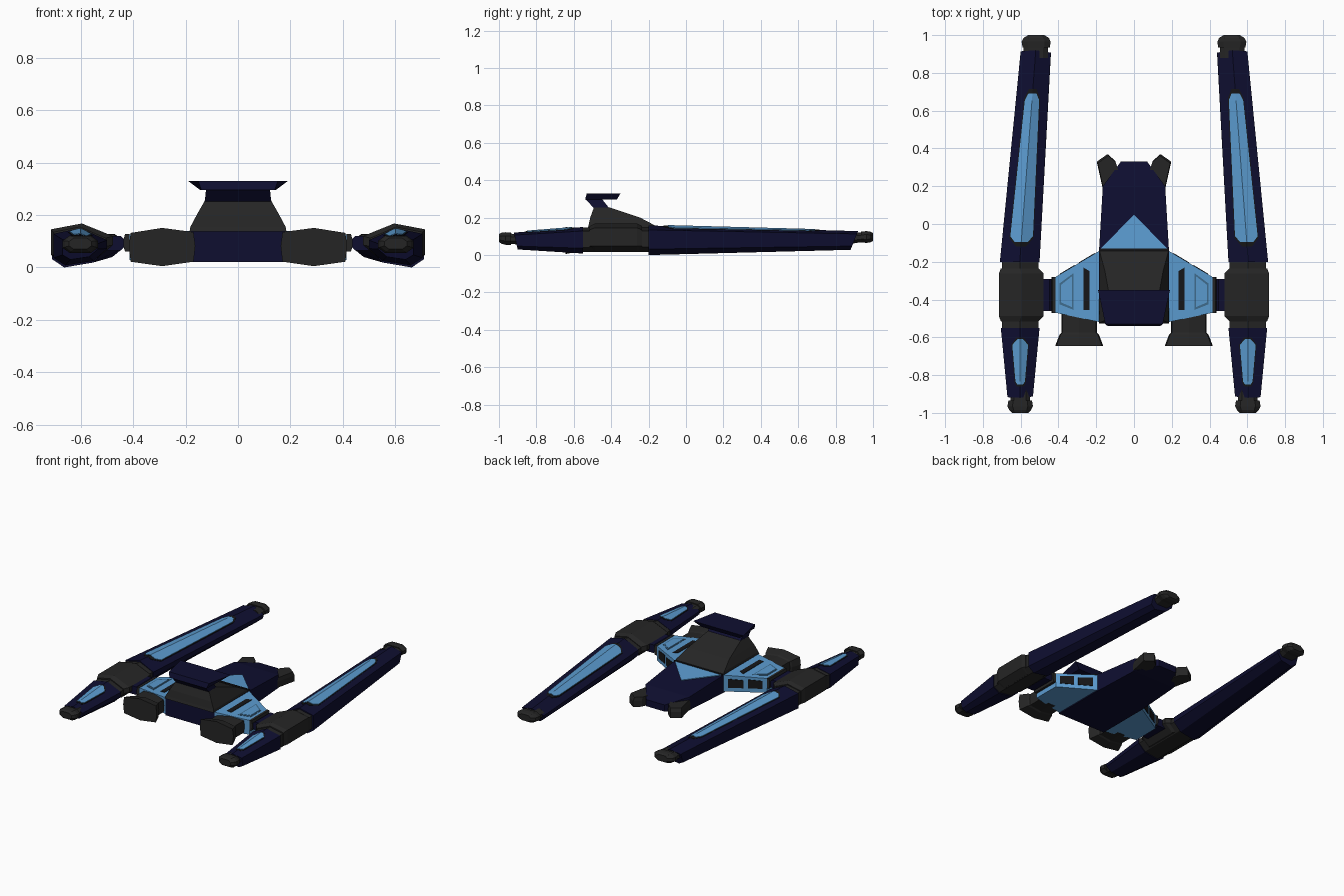
import bpy, bmesh

if "Cube" in bpy.data.objects:
    bpy.data.objects.remove(bpy.data.objects["Cube"])


def mat(name, r, g, b):
    m = bpy.data.materials.new(name)
    m.diffuse_color = (r, g, b, 1)
    m.use_nodes = True
    m.node_tree.nodes["Principled BSDF"].inputs["Base Color"].default_value = m.diffuse_color
    return m


NAVY = mat("navy", 0.0045, 0.0045, 0.03)
GRAY = mat("charcoal", 0.0185, 0.0185, 0.0185)
BLUE = mat("sky_blue", 0.105, 0.33, 0.63)
BLACK = mat("near_black", 0.008, 0.008, 0.009)
LINE = mat("slate_blue", 0.05, 0.15, 0.27)


def loft(name, sections, material, mirror=False):
    """Skin a list of equal-length closed 3D sections and cap both ends."""
    bm = bmesh.new()
    rings = [[bm.verts.new(p) for p in s] for s in sections]
    n = len(rings[0])
    for a, b in zip(rings, rings[1:]):
        for i in range(n):
            j = (i + 1) % n
            bm.faces.new((a[i], a[j], b[j], b[i]))
    bm.faces.new(rings[0])
    bm.faces.new(rings[-1])
    bmesh.ops.recalc_face_normals(bm, faces=bm.faces)
    me = bpy.data.meshes.new(name)
    bm.to_mesh(me)
    bm.free()
    me.materials.append(material)
    ob = bpy.data.objects.new(name, me)
    bpy.context.collection.objects.link(ob)
    if mirror:
        ob.modifiers.new("mirror", "MIRROR").use_mirror_merge = False
    return ob


# normalised cross-sections (u across, v up)
BOOM = [(0, .45), (0, .68), (.5, 1), (1, .85), (1, .2), (.78, 0), (.25, .12)]
OCT = [(0, .3), (0, .7), (.2, 1), (.8, 1), (1, .7), (1, .3), (.8, 0), (.2, 0)]


def sec(shape, y, x0, x1, z0, z1, slant=0):
    return [(x0 + u * (x1 - x0), y + slant * (v - 1), z0 + v * (z1 - z0))
            for u, v in shape]


def boom(name, rows, material):
    return loft(name, [sec(BOOM, *r) for r in rows], material, True)


def oct_part(name, rows, material):
    return loft(name, [sec(OCT, *r) for r in rows], material, True)


def quad(z, wa, ya, wb, yb):
    """Symmetric trapezoid at height z: half width wa at ya, wb at yb."""
    return [(-wa, ya, z), (wa, ya, z), (wb, yb, z), (-wb, yb, z)]


# side booms
rear = [(-.2, .50, .71, 0, .158), (.92, .44, .60, .028, .128, .04)]
front = [(-.55, .50, .705, .008, .15), (-.92, .535, .67, .03, .12, -.02)]
boom("rear_boom", rear, NAVY)
boom("front_boom", front, NAVY)
boom("boom_collar", [(-.19, .505, .70, .015, .15), (-.56, .505, .70, .015, .147)], GRAY)
boom("boom_housing", [(-.235, .505, .705, .02, .155), (-.262, .478, .715, .018, .168),
                      (-.488, .478, .715, .018, .168), (-.515, .505, .705, .02, .155)], GRAY)

# boom tips
oct_part("rear_tip_neck", [(.88, .455, .585, .06, .12), (.945, .455, .585, .07, .12)], GRAY)
oct_part("rear_tip", [(.935, .445, .59, .068, .125), (.965, .442, .595, .065, .128),
                      (.985, .45, .585, .068, .125), (1, .475, .56, .075, .118)], GRAY)
oct_part("front_tip_neck", [(-.88, .55, .655, .055, .11), (-.945, .55, .655, .06, .115)], GRAY)
oct_part("front_tip", [(-.935, .54, .665, .055, .12), (-.965, .535, .67, .055, .122),
                       (-.985, .545, .66, .06, .12), (-1, .56, .645, .07, .112)], GRAY)


# ridge panels that fold over the top of a boom
def ridge_panel(name, ends, rows, lift, material):
    (ya, *a), (yb, *b) = ends[0][:5], ends[1][:5]
    out = []
    for y, w in rows:
        t = (y - ya) / (yb - ya)
        x0, x1, z0, z1 = [p + (q - p) * t for p, q in zip(a, b)]
        cx, k = (x0 + x1) / 2, 2 * w / (x1 - x0) * (z1 - z0)
        top = [(cx - w, y, z1 - .32 * k), (cx, y, z1), (cx + w, y, z1 - .15 * k)]
        out.append([(x, y, z + lift) for x, y, z in top]
                   + [(x, y, z - .003) for x, y, z in reversed(top)])
    loft(name, out, material, True)


ridge_panel("rear_panel_trim", rear, [(-.12, .025), (-.075, .064), (.665, .042), (.715, .02)], .002, BLACK)
ridge_panel("rear_panel", rear, [(-.095, .035), (-.065, .06), (.655, .038), (.69, .022)], .005, BLUE)
ridge_panel("front_panel_trim", front, [(-.60, .02), (-.64, .046), (-.84, .029), (-.86, .018)], .002, BLACK)
ridge_panel("front_panel", front, [(-.61, .015), (-.64, .042), (-.835, .025), (-.85, .015)], .005, BLUE)


# central hull
def hull_sec(y, w, z0, z1):
    return [(-w, y, z0), (w, y, z0), (w, y, z1), (-w, y, z1)]


loft("hull", [hull_sec(-.52, .185, .02, .14), hull_sec(-.14, .185, .02, .14),
              hull_sec(.2, .165, .025, .115), hull_sec(.33, .07, .04, .085)], NAVY)
tri = [(-.18, -.135, .14), (.18, -.135, .14), (0, .05, .126)]
loft("deck_triangle", [[(x, y, z - .002) for x, y, z in tri],
                       [(x, y, z + .004) for x, y, z in tri]], BLUE)
loft("deck_seam", [quad(.138, .182, -.142, .182, -.13), quad(.147, .182, -.142, .182, -.13)], BLACK)

# cabin and raised blade on top
loft("cabin", [quad(.138, .185, -.528, .183, -.14), quad(.155, .182, -.522, .178, -.16),
               quad(.20, .158, -.512, .155, -.245), quad(.255, .127, -.492, .125, -.41)], GRAY)
loft("blade_stem", [quad(.25, .127, -.492, .125, -.41), quad(.30, .122, -.538, .122, -.45)], NAVY)
loft("blade", [quad(.296, .14, -.54, .145, -.37), quad(.33, .152, -.53, .19, -.35)], NAVY)

# tail fins
fin = [(.085, .29), (.1, .335), (.14, .37), (.197, .33), (.165, .185), (.12, .2)]
loft("tail_fin", [[(x, y, .03) for x, y in fin], [(x, y, .07) for x, y in fin],
                  [(x * .97, y - .008, .095) for x, y in fin]], GRAY, True)

# stub wings
wing = [(.18, -.14), (.18, -.52), (.415, -.47), (.415, -.28)]


def wing_z(x):
    return .14 - (x - .18) * .06


def wing_plate(name, pts, lift, material):
    loft(name, [[(x, y, wing_z(x) - .003) for x, y in pts],
                [(x, y, wing_z(x) + lift) for x, y in pts]], material, True)


loft("wing", [[(x, y, .028) for x, y in wing], [(x, y, wing_z(x)) for x, y in wing]], BLUE, True)
wing_plate("wing_slot", [(.235, -.25), (.268, -.23), (.268, -.455), (.235, -.455)], .003, BLACK)
panel = [(.32, -.26), (.395, -.315), (.395, -.425), (.32, -.455)]
wing_plate("wing_panel_outline", panel, .002, LINE)
wing_plate("wing_panel", [(.3575 + (x - .3575) * .78, -.362 + (y + .362) * .84) for x, y in panel], .004, BLUE)

# dark windows on the slanted rear edge of each wing
for i, (t0, t1) in enumerate([(.12, .47), (.57, .9)]):
    ring = [(.18 + .235 * t, -.14 - .14 * t, z)
            for t, z in [(t0, .055), (t1, .055), (t1, .108), (t0, .115)]]
    loft(f"wing_window_{i + 1}", [[(x + .51 * d, y + .86 * d, z) for x, y, z in ring]
                                  for d in (-.003, .003)], BLACK, True)

# wing-to-boom struts
oct_part("strut_collar", [(-.28, .41, .437, .06, .128), (-.47, .41, .437, .06, .128)], GRAY)
oct_part("strut", [(-.29, .43, .52, .065, .12), (-.46, .43, .52, .065, .12)], NAVY)

# flared pods in front of the wings
POD = [(-.12, .058), (0, .074), (.12, .055), (.127, .005), (.12, -.055), (0, -.072), (-.12, -.055), (-.127, .005)]
loft("pod", [[(.29 + x * k, y, .077 + z * k) for x, z in POD]
             for y, k in [(-.645, 1), (-.585, .82), (-.575, .74), (-.47, .74)]], GRAY, True)
